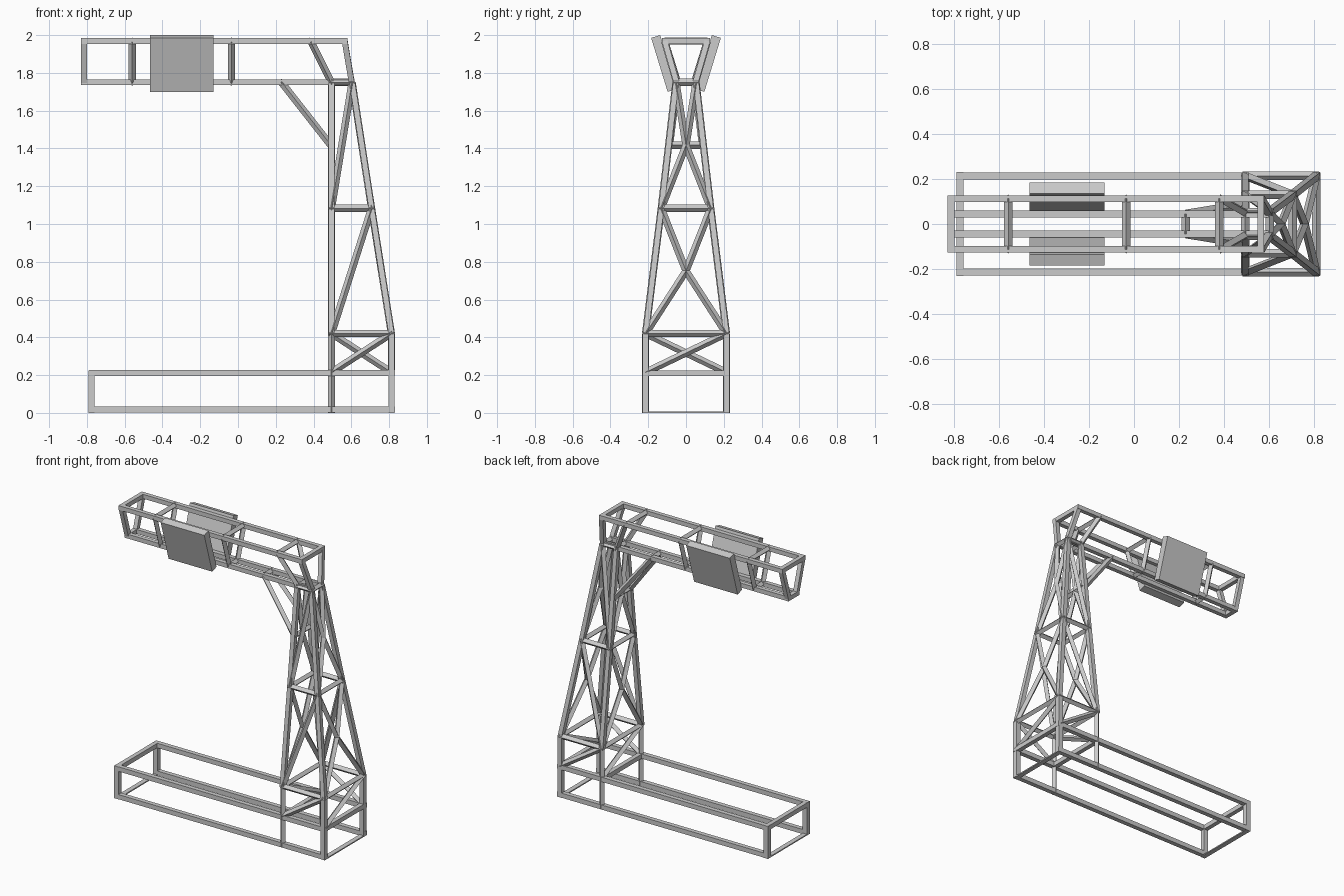
import bpy, bmesh, math
from mathutils import Vector, Matrix

if "Cube" in bpy.data.objects:
    bpy.data.objects.remove(bpy.data.objects["Cube"])


def beams(name, segs, size=0.031, roll=0.0, ext=0.0, flat=None):
    """One object made of square bars along the given segments."""
    bm = bmesh.new()
    for p, q in segs:
        p, q = Vector(p), Vector(q)
        d = (q - p).normalized()
        ref = Vector((0, 0, 1)) if abs(d.x) > 0.9 else Vector((1, 0, 0))
        side = d.cross(ref).normalized()
        up = side.cross(d)
        rot = Matrix((side, up, d)).transposed().to_4x4()
        mat = (Matrix.Translation((p + q) / 2) @ rot @ Matrix.Rotation(roll, 4, 'Z')
               @ Matrix.Diagonal((flat or size, size, (q - p).length + 2 * ext, 1)))
        bmesh.ops.create_cube(bm, size=1, matrix=mat)
    me = bpy.data.meshes.new(name)
    bm.to_mesh(me)
    bm.free()
    ob = bpy.data.objects.new(name, me)
    bpy.context.collection.objects.link(ob)
    return ob


def both(*segs):
    """Repeat segments on the front (-y) and back (+y) sides."""
    return [tuple((x, s * y, z) for x, y, z in seg) for seg in segs for s in (-1, 1)]


def across(x, y, z):
    return ((x, -y, z), (x, y, z))


R = math.radians(45)
D = 0.027          # diamond-turned bar size
XL, XR, Y = 0.495, 0.812, 0.214

# Base frame
beams("base_rails", both(((-0.79, Y, 0.017), (0.83, Y, 0.017)),
                         ((-0.79, Y, 0.21), (0.83, Y, 0.21))), 0.032)
beams("base_posts", both(((-0.775, Y, 0), (-0.775, Y, 0.225)),
                         ((XR, Y, 0), (XR, Y, 0.42))), 0.033)
beams("base_middle_posts", both(((XL, Y, 0), (XL, Y, 0.42))), D, R)
beams("base_top_crossbars", [across(x, Y, 0.21) for x in (-0.775, XL, XR)], 0.031)
beams("base_floor_strips", [across(x, Y, 0.004) for x in (-0.775, XR)], 0.033, flat=0.008)

# Tower levels: height, right leg x, leg half-width
levels = [(0.42, XR, Y), (1.083, 0.707, 0.131), (1.75, 0.604, 0.053)]
rings, legs, diagonals = [], [], []
for z, xr, y in levels:
    rings += both(((XL, y, z), (xr, y, z))) + [across(XL, y, z), across(xr, y, z)]
for (z0, x0, y0), (z1, x1, y1) in zip(levels, levels[1:]):
    legs += both(((XL, y0, z0), (XL, y1, z1)), ((x0, y0, z0), (x1, y1, z1)))
    diagonals += both(((XL, y0, z0), (x1, y1, z1)))
    # bent braces meeting in the middle of the two end faces
    zm = (z0 + z1) / 2
    for a, b in ((XL, XL), (x0, x1)):
        mid = ((a + b) / 2, 0, zm)
        diagonals += both(((a, y0, z0), mid), (mid, (b, y1, z1)))
beams("tower_rings", rings, D, R, 0.012)
beams("tower_legs", legs, 0.03)
beams("tower_diagonals", diagonals, D, R)

# One diagonal on each side of the tower foot
c = [(XL, -Y), (XR, -Y), (XR, Y), (XL, Y)]
beams("tower_foot_braces",
      [((*c[i], 0.215), (*c[(i + 1) % 4], 0.42)) for i in range(4)], D, R)

# Arm: narrow lower chords, wide upper chords
YL, ZL, YU, ZU = 0.045, 1.75, 0.113, 1.969
beams("arm_chords", both(((-0.83, YL, ZL), (0.605, YL, ZL)),
                         ((-0.83, YU, ZU), (0.58, YU, ZU))), 0.03)
beams("arm_end_frames",
      both(((-0.815, YL, ZL), (-0.815, YU, ZU)), ((0.602, 0.05, ZL), (0.565, YU, ZU)))
      + [across(-0.815, YL, ZL), across(-0.815, YU, ZU), across(0.565, YU, ZU)], 0.03)
ribs = [across(0.38, YU, ZU), across(0.23, YL, ZL)]
for x in (-0.56, -0.035):
    ribs += both(((x, YL, ZL), (x, YU, ZU))) + [across(x, YU, ZU), across(x, YL, ZL)]
ribs += both(((0.385, YU, ZU), (XL, 0.05, ZL)))
beams("arm_ribs", ribs, D, R)

# Braces under the arm
beams("arm_support_braces",
      both(((0.23, YL, ZL), (XL, 0.088, 1.412))) + [across(XL, 0.095, 1.417)], D, R)

# Tilted side panels
for s, label in ((-1, "front"), (1, "back")):
    bpy.ops.mesh.primitive_cube_add(size=1, location=(-0.298, s * 0.117, 1.85),
                                    rotation=(-s * math.radians(17), 0, 0))
    panel = bpy.context.object
    panel.name = label + "_panel"
    panel.scale = (0.335, 0.05, 0.2984)
